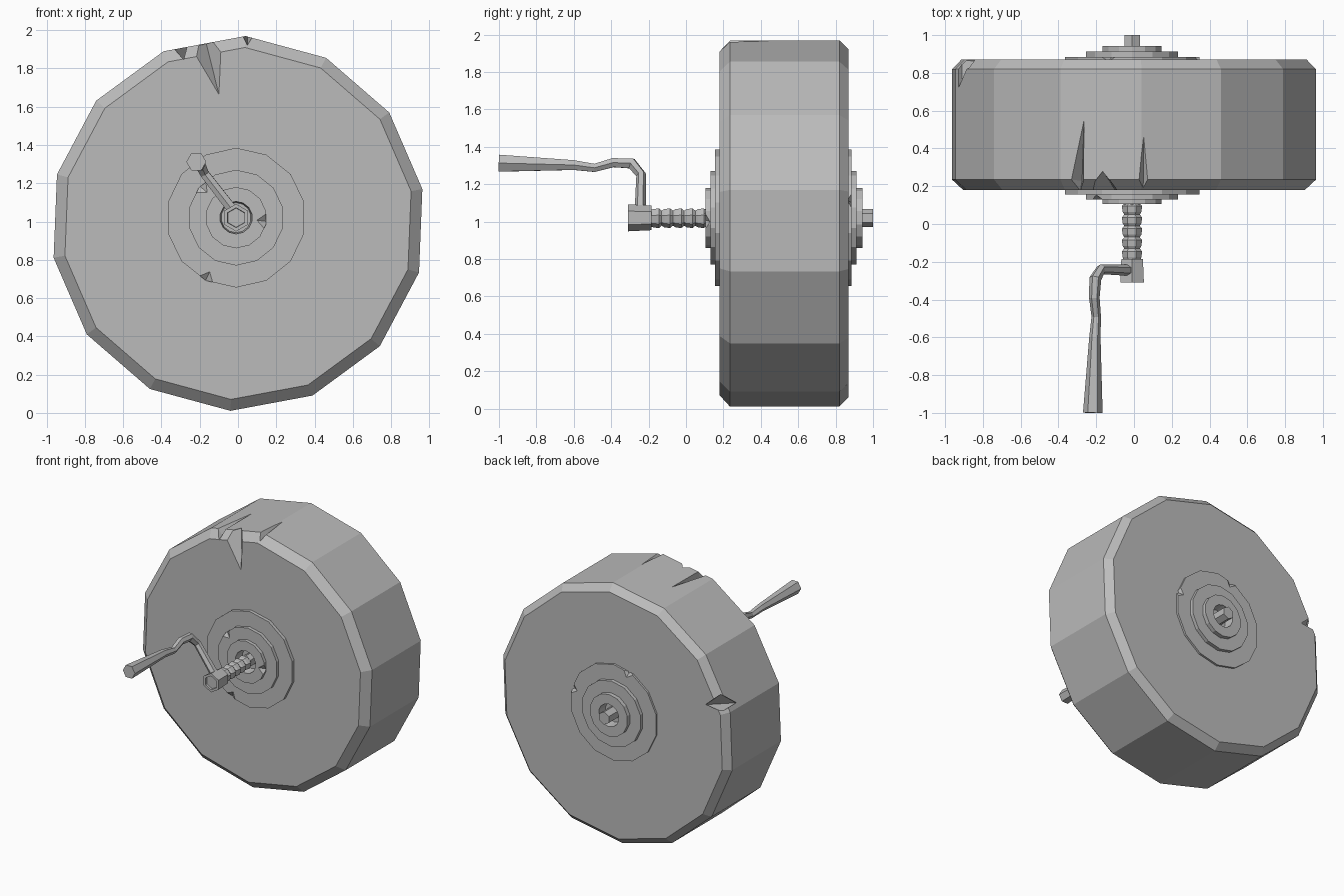
import bpy, bmesh, math
from mathutils import Vector, Matrix

cube = bpy.data.objects.get("Cube")
if cube:
    bpy.data.objects.remove(cube, do_unlink=True)

stone = bpy.data.materials.new("grey_stone")
stone.use_nodes = True
stone.diffuse_color = (0.5, 0.5, 0.5, 1)
stone.node_tree.nodes["Principled BSDF"].inputs["Base Color"].default_value = (0.5, 0.5, 0.5, 1)

WHEEL = Vector((0, 0, 0.99))
HUB = Vector((-0.01, 0, 1.02))


def add_object(name, bm):
    bmesh.ops.recalc_face_normals(bm, faces=bm.faces[:])
    mesh = bpy.data.meshes.new(name)
    bm.to_mesh(mesh)
    bm.free()
    mesh.materials.append(stone)
    obj = bpy.data.objects.new(name, mesh)
    bpy.context.collection.objects.link(obj)
    return obj


def polar(center, angle, r, y):
    a = math.radians(angle)
    return center + Vector((r * math.cos(a), y, r * math.sin(a)))


def lathe(name, profile, sides, center, phase=0, ring=False):
    """Turn (radius, y) pairs around the y axis; a ring joins its ends, else they are capped."""
    bm = bmesh.new()
    loops = [[bm.verts.new(polar(center, phase + 360 * i / sides, r, y)) for i in range(sides)]
             for r, y in profile]
    pairs = list(zip(loops, loops[1:]))
    if ring:
        pairs.append((loops[-1], loops[0]))
    else:
        bm.faces.new(loops[0])
        bm.faces.new(loops[-1])
    for a, b in pairs:
        for i in range(sides):
            j = (i + 1) % sides
            bm.faces.new((a[i], a[j], b[j], b[i]))
    return add_object(name, bm)


def chip(target, center, angle, r, y, size, direction=None, twist=0):
    """Cut a diamond-shaped notch; size is half extents along tangent, y and radius."""
    d = angle if direction is None else direction
    bm = bmesh.new()
    for axis in range(3):
        for sign in (-1, 1):
            v = Vector((0, 0, 0))
            v[axis] = sign * size[axis]
            bm.verts.new(v)
    bmesh.ops.convex_hull(bm, input=bm.verts[:])
    turn = Matrix.Rotation(math.radians(90 - d), 4, 'Y') @ Matrix.Rotation(math.radians(twist), 4, 'Z')
    bm.transform(Matrix.Translation(polar(center, angle, r, y)) @ turn)
    cutter = add_object("chip_cutter", bm)
    cutter.hide_render = True
    mod = target.modifiers.new("chip", 'BOOLEAN')
    mod.operation = 'DIFFERENCE'
    mod.solver = 'EXACT'
    mod.object = cutter
    bpy.context.view_layer.objects.active = target
    bpy.ops.object.modifier_apply(modifier=mod.name)
    bpy.data.objects.remove(cutter, do_unlink=True)


# Heavy faceted wheel with bevelled rims
wheel = lathe("grinding_wheel",
              [(0.92, 0.18), (0.98, 0.235), (0.98, 0.82), (0.93, 0.87)], 14, WHEEL, 87.7)
chip(wheel, WHEEL, 108, 0.97, 0.23, (0.035, 0.37, 0.08), twist=-6)
chip(wheel, WHEEL, 100, 0.95, 0.18, (0.08, 0.10, 0.27), direction=104)
chip(wheel, WHEEL, 87, 1.0, 0.18, (0.045, 0.42, 0.07))
chip(wheel, WHEEL, 11, 0.95, 0.18, (0.06, 0.16, 0.24), direction=-25)
chip(wheel, WHEEL, -63, 0.96, 0.86, (0.04, 0.17, 0.1), twist=20)
chip(wheel, WHEEL, 160, 0.95, 0.85, (0.06, 0.16, 0.14), twist=-20)

# Stepped hub plates on both sides, each with an open bore
RADII = (0.365, 0.25, 0.16)
for name, inner, levels, notches in (
        ("front_hub", 0.22, (0.155, 0.13, 0.105), ((-116, 0), (139, 1), (-7, 2))),
        ("back_hub", 0.83, (0.885, 0.912, 0.943), ((110, 0), (15, 0)))):
    profile = [(RADII[0], inner)]
    last = None
    for r, y in zip(RADII, levels):
        if last is not None:
            profile.append((r, last))
        profile.append((r, y))
        last = y
    profile += [(0.085, last), (0.075, inner)]
    hub = lathe(name, profile, 14, HUB, 90, ring=True)
    for angle, step in notches:
        chip(hub, HUB, angle, RADII[step], levels[step], (0.045, 0.024, 0.05))

# Hexagonal axle through the wheel
lathe("axle", [(0.046, 0.08), (0.048, 1.0)], 6, HUB, 30)

# Rough beaded shaft in front of the hub
beads = []
for i in range(5):
    start = 0.11 - 0.06 * i
    beads += [(0.042, start), (0.055, start - 0.015), (0.051, start - 0.046)]
lathe("beaded_shaft", beads + [(0.042, -0.2)], 7, HUB, 15)

# Hexagonal socket with a shallow recess
lathe("crank_socket",
      [(0.066, -0.185), (0.072, -0.31), (0.052, -0.31), (0.05, -0.295)], 6, HUB, 30)

# Bent crank arm flaring into the handle: x, y, z, radius
path = [(-0.02, -0.245, 1.05, 0.03), (-0.175, -0.24, 1.25, 0.027), (-0.205, -0.29, 1.31, 0.032),
        (-0.21, -0.39, 1.315, 0.028), (-0.2, -0.49, 1.287, 0.025), (-0.207, -0.6, 1.302, 0.03),
        (-0.218, -1.0, 1.312, 0.052)]
curve = bpy.data.curves.new("crank_handle", 'CURVE')
curve.dimensions = '3D'
curve.bevel_depth = 1
curve.bevel_resolution = 1
curve.use_fill_caps = True
spline = curve.splines.new('POLY')
spline.points.add(len(path) - 1)
for point, (x, y, z, r) in zip(spline.points, path):
    point.co = (x, y, z, 1)
    point.radius = r
spline.use_smooth = False
curve.materials.append(stone)
handle = bpy.data.objects.new("crank_handle", curve)
bpy.context.collection.objects.link(handle)
bpy.ops.object.select_all(action='DESELECT')
handle.select_set(True)
bpy.context.view_layer.objects.active = handle
bpy.ops.object.convert(target='MESH')
